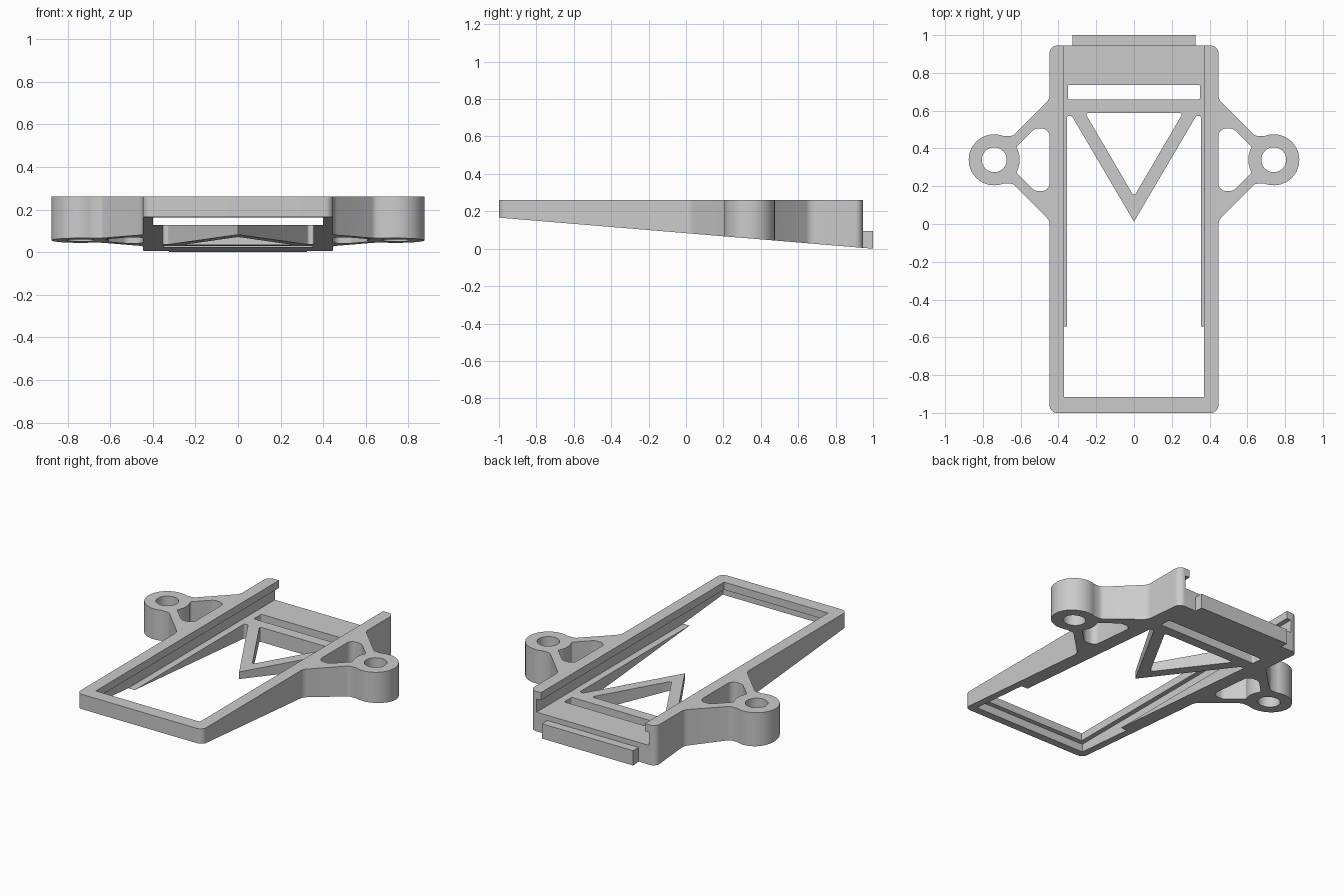
import bpy, bmesh, math
from mathutils import Vector

if "Cube" in bpy.data.objects:
    bpy.data.objects.remove(bpy.data.objects["Cube"])

TOP, FLOOR, SLOT_TOP, LIP_TOP = 0.261, 0.128, 0.212, 0.095
EAR, EAR_R, HOLE_R = Vector((0.74, 0.34)), 0.135, 0.066

grey = bpy.data.materials.new("light grey")
grey.use_nodes = True
grey.diffuse_color = (0.6, 0.6, 0.6, 1)
grey.node_tree.nodes["Principled BSDF"].inputs["Base Color"].default_value = (0.6, 0.6, 0.6, 1)


def underside(y):
    """Height of the sloping bottom."""
    return 0.083 * (1 - y)


def rounded(points, steps=6):
    """Replace each (x, y, radius) corner by a fillet arc."""
    out = []
    for i, (x, y, *r) in enumerate(points):
        p = Vector((x, y))
        if not r:
            out.append(p)
            continue
        a = (Vector(points[i - 1][:2]) - p).normalized()
        b = (Vector(points[(i + 1) % len(points)][:2]) - p).normalized()
        half = a.angle(b) / 2
        centre = p + (a + b).normalized() * r[0] / math.sin(half)
        start = (p + a * r[0] / math.tan(half) - centre).normalized()
        end = (p + b * r[0] / math.tan(half) - centre).normalized()
        for k in range(steps + 1):
            t = k / steps
            out.append(centre + (start * (1 - t) + end * t).normalized() * r[0])
    return out


def arc(centre, radius, a0, a1, n):
    return [(centre.x + radius * math.cos(math.radians(a0 + (a1 - a0) * k / n)),
             centre.y + radius * math.sin(math.radians(a0 + (a1 - a0) * k / n)))
            for k in range(n + 1)]


def mirrored(points):
    return [(-p[0], *p[1:]) for p in reversed(points)]


def prism(name, points, top, bottom):
    """Upright prism from a counter-clockwise outline; bottom is a function of y."""
    bm = bmesh.new()
    pts = rounded(points)
    low = [bm.verts.new((p.x, p.y, bottom(p.y))) for p in pts]
    high = [bm.verts.new((p.x, p.y, top)) for p in pts]
    bm.faces.new(low[::-1])
    bm.faces.new(high)
    for i in range(len(pts)):
        bm.faces.new((low[i - 1], low[i], high[i], high[i - 1]))
    mesh = bpy.data.meshes.new(name)
    bm.to_mesh(mesh)
    bm.free()
    mesh.materials.append(grey)
    obj = bpy.data.objects.new(name, mesh)
    bpy.context.collection.objects.link(obj)
    return obj


def box(x, y0, y1):
    return [(-x, y0), (x, y0), (x, y1), (-x, y1)]


def cut(target, points, top=1, bottom=-1):
    tool = prism("cutter", points, top, lambda y: bottom)
    tool.hide_render = True
    mod = target.modifiers.new("cut", "BOOLEAN")
    mod.operation, mod.solver, mod.object = "DIFFERENCE", "EXACT", tool
    bpy.context.view_layer.objects.active = target
    bpy.ops.object.modifier_apply(modifier=mod.name)
    bpy.data.objects.remove(tool)


# Body outline with both mounting ears
side = [(0.447, -1, 0.04), (0.447, 0.02, 0.06), (0.64, 0.213, 0.04)]
side += arc(EAR, EAR_R, -112, 112, 40)
side += [(0.64, 0.467, 0.04), (0.447, 0.66, 0.06), (0.447, 0.945, 0.04)]
frame = prism("frame", side + mirrored(side), TOP, underside)

# Sliding pocket, narrower top opening, slot through the floor
cut(frame, box(0.40, -0.945, 1.1), SLOT_TOP, FLOOR)
cut(frame, box(0.37, -0.915, 1.2), 1, 0.15)
cut(frame, [(x, y, 0.01) for x, y in box(0.35, 0.66, 0.737)])

# Floor opening around the V brace, and the triangle inside it
half = [(0.355, -0.915), (0.355, 0.572, 0.012), (0.329, 0.572, 0.012)]
cut(frame, half + [(0, 0.012)] + mirrored(half))
cut(frame, [(0, 0.145, 0.01), (0.259, 0.588, 0.01), (-0.259, 0.588, 0.01)])

# Screw holes and relief windows in the ears
window = [(0.447, 0.175, 0.04), (0.525, 0.175, 0.04)]
ring = arc(EAR, EAR_R, 210, 150, 6)
window += [(*ring[0], 0.01)] + ring[1:-1] + [(*ring[-1], 0.01)]
window += [(0.525, 0.505, 0.04), (0.447, 0.505, 0.04)]
hole = arc(EAR, HOLE_R, 0, 352.5, 47)
for shape in (window, hole):
    cut(frame, shape)
    cut(frame, mirrored(shape))

# Rear lip
lip = prism("rear_lip", box(0.325, 0.945, 1), LIP_TOP, underside)

for obj in (frame, lip):
    bpy.ops.object.select_all(action="DESELECT")
    obj.select_set(True)
    bpy.context.view_layer.objects.active = obj
    bpy.ops.object.shade_smooth_by_angle(angle=math.radians(30))
